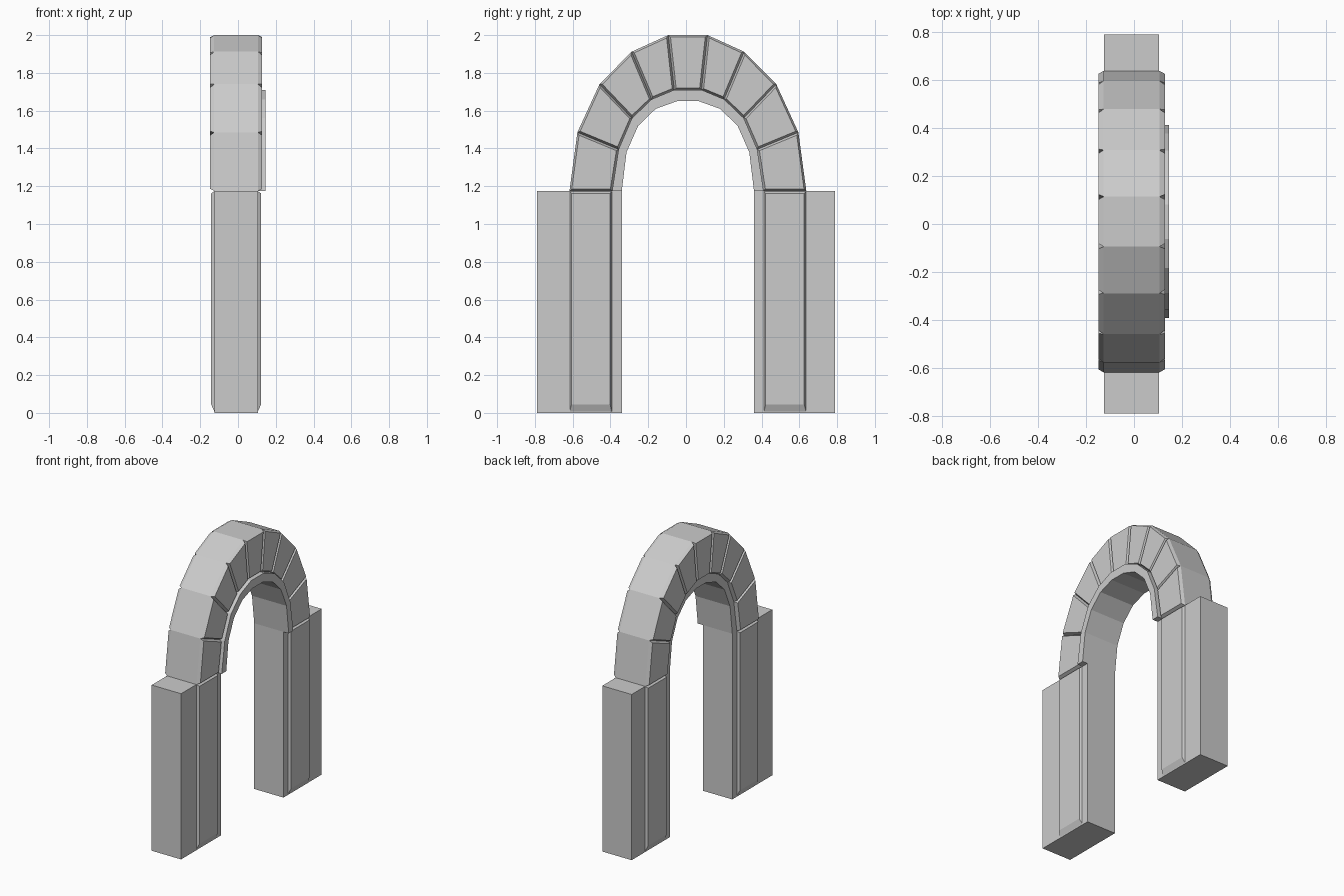
import bpy
from mathutils import Vector

if "Cube" in bpy.data.objects:
    bpy.data.objects.remove(bpy.data.objects["Cube"])

CX, CY = -0.01, 0.01   # centre of the stonework


def loft(name, rings):
    """Closed solid through rings of 3D points with equal counts."""
    n = len(rings[0])
    verts = [p for r in rings for p in r]
    faces = [tuple(range(n))[::-1], tuple(range(len(verts) - n, len(verts)))]
    for k in range(len(rings) - 1):
        for i in range(n):
            j = (i + 1) % n
            faces.append((k * n + i, k * n + j, (k + 1) * n + j, (k + 1) * n + i))
    me = bpy.data.meshes.new(name)
    me.from_pydata(verts, [], faces)
    me.update()
    ob = bpy.data.objects.new(name, me)
    bpy.context.collection.objects.link(ob)
    return ob


def ring(pts, x):
    return [(x, p[0], p[1]) for p in pts]


def stone(name, base, face, half, bevel):
    """Block along x with chamfered front and back faces."""
    return loft(name, [ring(face, CX - half), ring(base, CX - half + bevel),
                       ring(base, CX + half - bevel), ring(face, CX + half)])


def rect(y0, y1, z0, z1):
    return [(y0, z0), (y1, z0), (y1, z1), (y0, z1)]


def inset(pts, d):
    pts = [Vector(p) for p in pts]
    return [p + d * ((pts[i - 1] - p).normalized() + (pts[(i + 1) % len(pts)] - p).normalized())
            for i, p in enumerate(pts)]


def arc(half):
    """Mirror half of an arch profile about the centre line, left to right."""
    return ([(CY - y, z) for y, z in half] + [(CY + y, z) for y, z in reversed(half)])


# arch profiles: outside of stones, inside of stones, inside of lining
outer = arc([(0.627, 1.175), (0.585, 1.485), (0.468, 1.74), (0.298, 1.912), (0.104, 2.0)])
inner = arc([(0.401, 1.175), (0.367, 1.395), (0.296, 1.56), (0.192, 1.66), (0.072, 1.71)])
lining = arc([(0.35, 1.175), (0.325, 1.38), (0.263, 1.52), (0.17, 1.61), (0.058, 1.65)])

# nine wedge stones
for i in range(9):
    quad = [outer[i], inner[i], inner[i + 1], outer[i + 1]]
    stone(f"arch_stone_{i + 1}", quad, inset(quad, 0.011), 0.138, 0.022)

# arch lining band, slightly proud on the right side
x0, x1 = -0.125, 0.146
me = bpy.data.meshes.new("arch_lining")
sections = [[(x0, *o), (x1, *o), (x1, *l), (x0, *l)] for o, l in zip(inner, lining)]
loft("arch_lining", sections)

# legs: wall slab behind, chamfered pillar stone in front
for side, slab, (a, b) in (("left", (-0.788, -0.34), (-0.617, -0.391)),
                           ("right", (0.36, 0.788), (0.411, 0.637))):
    s = rect(*slab, 0, 1.175)
    loft(f"{side}_wall_slab", [ring(s, CX - 0.115), ring(s, CX + 0.115)])
    stone(f"{side}_pillar", rect(a, b, 0, 1.175),
          rect(a + 0.011, b - 0.011, 0.045, 1.162), 0.132, 0.02)
